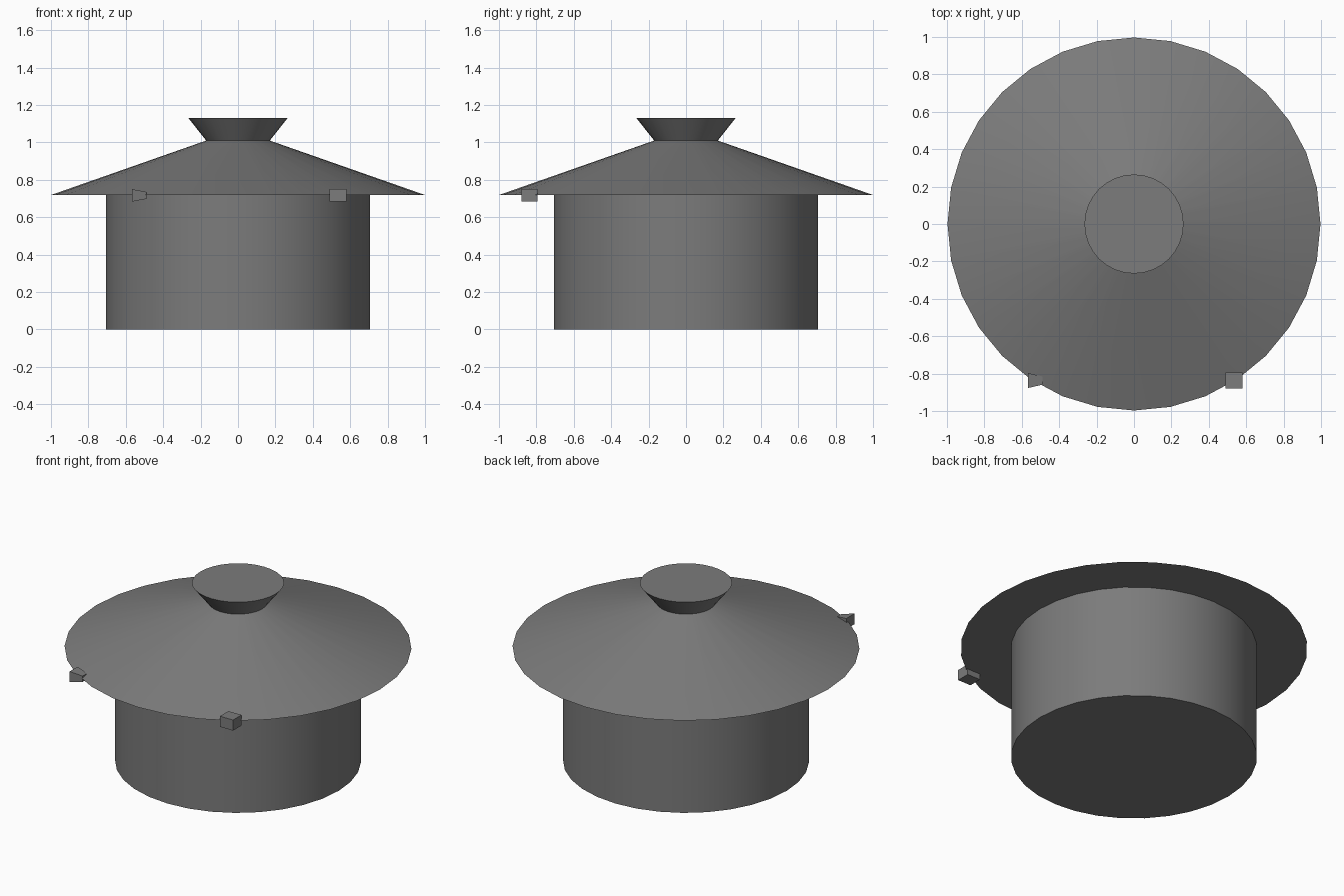
import bpy, bmesh, math

if "Cube" in bpy.data.objects:
    bpy.data.objects.remove(bpy.data.objects["Cube"])

SIDES = 32

grey = bpy.data.materials.new("dark grey")
grey.diffuse_color = (0.2, 0.2, 0.2, 1)
grey.use_nodes = True
grey.node_tree.nodes["Principled BSDF"].inputs["Base Color"].default_value = grey.diffuse_color


def finish(name, bm, smooth=True):
    bmesh.ops.recalc_face_normals(bm, faces=bm.faces)
    me = bpy.data.meshes.new(name)
    bm.to_mesh(me)
    bm.free()
    me.materials.append(grey)
    ob = bpy.data.objects.new(name, me)
    bpy.context.collection.objects.link(ob)
    if smooth:
        bpy.ops.object.select_all(action='DESELECT')
        ob.select_set(True)
        bpy.context.view_layer.objects.active = ob
        bpy.ops.object.shade_smooth_by_angle(angle=math.radians(30))
    return ob


def lathe(name, profile, cap_bottom=True, cap_top=True):
    """Closed round part from (radius, height) points."""
    bm = bmesh.new()
    rings = []
    for r, z in profile:
        rings.append([bm.verts.new((r * math.cos(2 * math.pi * i / SIDES),
                                    r * math.sin(2 * math.pi * i / SIDES), z))
                      for i in range(SIDES)])
    for a, b in zip(rings, rings[1:]):
        for i in range(SIDES):
            j = (i + 1) % SIDES
            bm.faces.new((a[i], a[j], b[j], b[i]))
    if cap_bottom:
        bm.faces.new(rings[0][::-1])
    if cap_top:
        bm.faces.new(rings[-1])
    return finish(name, bm)


def stud(name, centre, size, taper=1.0):
    """Small block; taper shrinks its +x end."""
    bm = bmesh.new()
    bmesh.ops.create_cube(bm, size=1)
    for v in bm.verts:
        k = taper if v.co.x > 0 else 1.0
        v.co = (centre[0] + v.co.x * size[0],
                centre[1] + v.co.y * size[1] * k,
                centre[2] + v.co.z * size[2] * k)
    return finish(name, bm, smooth=False)


# round drum body
lathe("drum_body", [(0.707, 0.0), (0.707, 0.722)])

# wide conical roof with a flared, flat-topped knob
lathe("conical_roof", [(0.997, 0.72), (0.17, 1.01), (0.265, 1.13)])

# two small studs on the front rim
stud("right_rim_stud", (0.535, -0.837, 0.717), (0.092, 0.085, 0.067))
stud("left_rim_stud", (-0.528, -0.837, 0.717), (0.078, 0.08, 0.067), 0.55)
